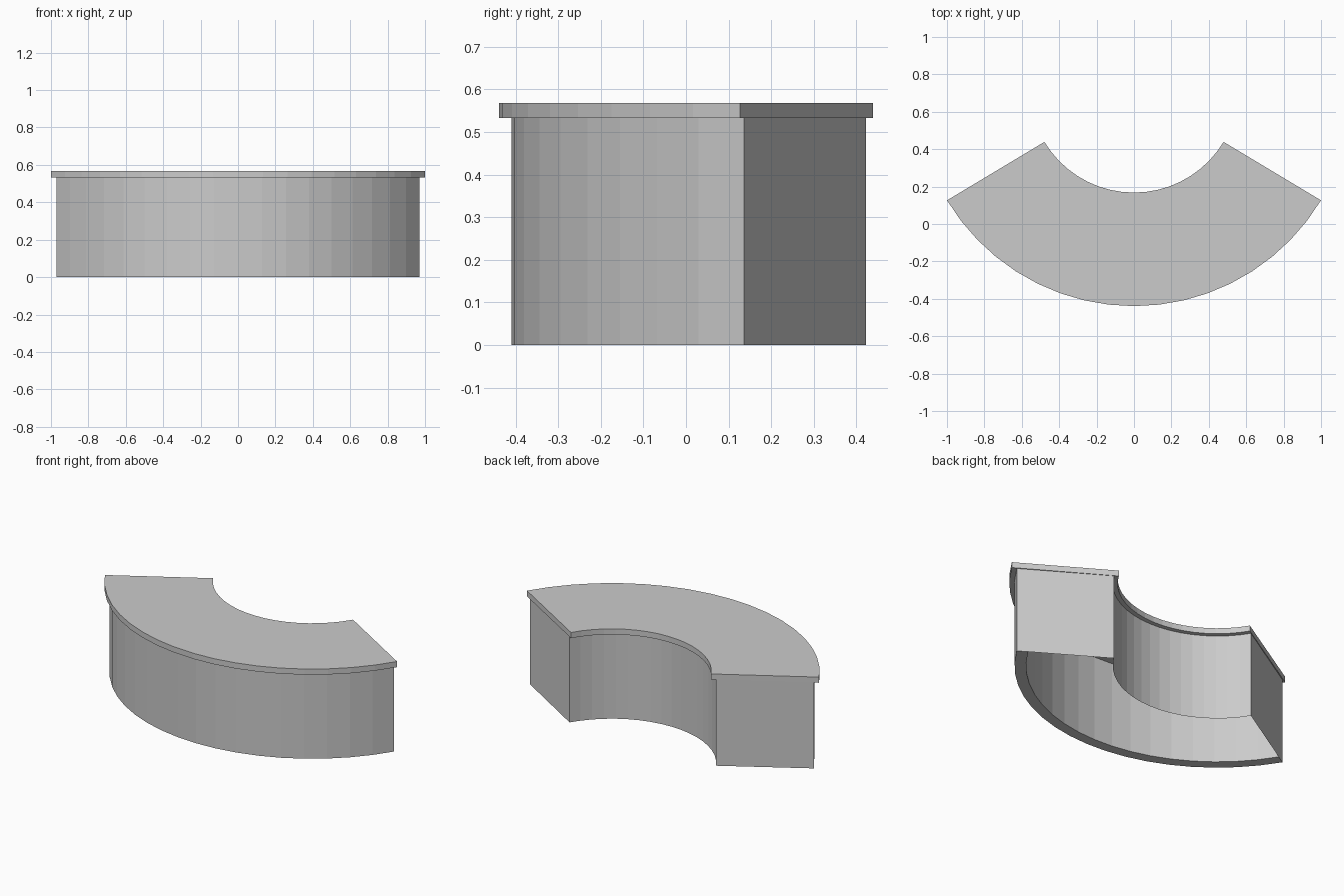
import bpy, bmesh
from math import sin, cos, radians

if "Cube" in bpy.data.objects:
    bpy.data.objects.remove(bpy.data.objects["Cube"])

CENTRE_Y = 0.727   # centre of the arc the counter follows
SEGMENTS = 18
TOP_HALF = radians(59.0)
BODY_HALF = radians(58.7)
BODY_TOP, TOP = 0.533, 0.568
R_IN, R_OUT, PANEL = 0.586, 1.137, 0.065


def arc_point(r, z, angle):
    return (r * sin(angle), CENTRE_Y - r * cos(angle), z)


def finish(name, bm, recalc=True):
    if recalc:
        bmesh.ops.recalc_face_normals(bm, faces=bm.faces)
    mesh = bpy.data.meshes.new(name)
    bm.to_mesh(mesh)
    bm.free()
    obj = bpy.data.objects.new(name, mesh)
    bpy.context.collection.objects.link(obj)
    return obj


def sweep(name, profile, half, closed):
    """Sweep an (r, z) profile round the arc; closed profiles get end faces."""
    bm = bmesh.new()
    rings = [[bm.verts.new(arc_point(r, z, half * (2 * i / SEGMENTS - 1))) for r, z in profile]
             for i in range(SEGMENTS + 1)]
    n = len(profile)
    for a, b in zip(rings, rings[1:]):
        for j in range(n if closed else n - 1):
            k = (j + 1) % n
            bm.faces.new((a[j], a[k], b[k], b[j]))
    if closed:
        bm.faces.new(rings[0])
        bm.faces.new(rings[-1])
    return finish(name, bm, closed)


def rect(r0, r1, z0, z1):
    return [(r0, z0), (r1, z0), (r1, z1), (r0, z1)]


# Overhanging counter slab
sweep("counter_top", rect(0.559, 1.166, BODY_TOP, TOP), TOP_HALF, True)

# Thick front panel and thin inner panel, open underneath
sweep("front_panel", rect(R_OUT - PANEL, R_OUT, 0, BODY_TOP), BODY_HALF, True)
sweep("inner_panel", [(R_IN, BODY_TOP), (R_IN, 0)], BODY_HALF, False)

# Flat end panels
for name, side in (("left_end_panel", -1), ("right_end_panel", 1)):
    bm = bmesh.new()
    corners = [bm.verts.new(arc_point(r, z, side * BODY_HALF))
               for r, z in rect(R_IN, R_OUT - PANEL, 0, BODY_TOP)]
    bm.faces.new(corners if side < 0 else corners[::-1])
    finish(name, bm, False)
